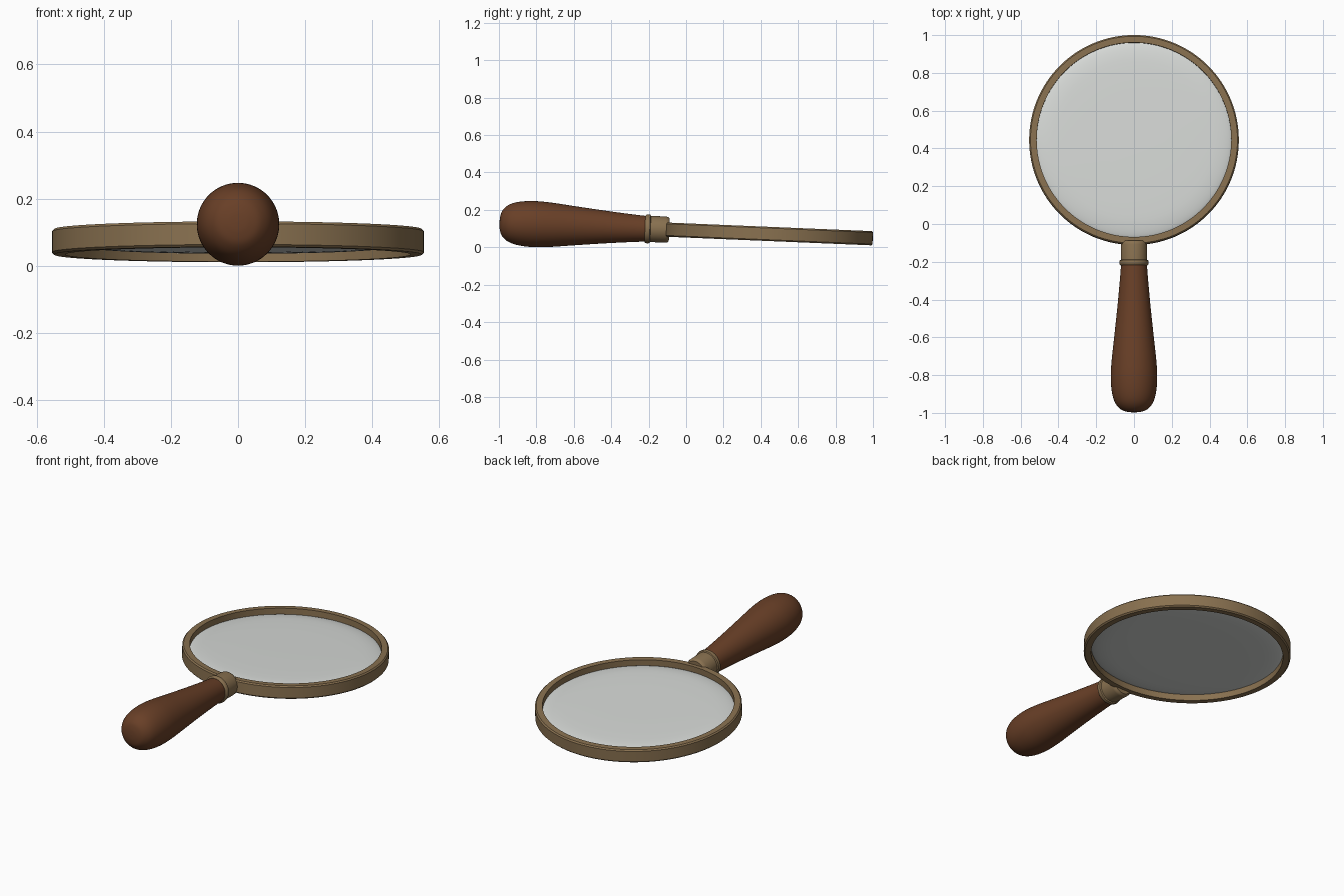
import bpy, bmesh, math
from mathutils import Matrix, Vector

cube = bpy.data.objects.get("Cube")
if cube:
    bpy.data.objects.remove(cube)


def material(name, rgb, rough):
    m = bpy.data.materials.new(name)
    m.use_nodes = True
    m.diffuse_color = (*rgb, 1)
    bsdf = m.node_tree.nodes["Principled BSDF"]
    bsdf.inputs["Base Color"].default_value = (*rgb, 1)
    bsdf.inputs["Roughness"].default_value = rough
    return m


wood = material("dark wood", (0.14, 0.05, 0.02), 0.5)
brass = material("aged brass", (0.25, 0.165, 0.08), 0.5)
glass = material("pale glass", (0.68, 0.7, 0.68), 0.3)

# The whole tool rests slightly nose-down
TILT = Matrix.Translation((0, 0, 0.09)) @ Matrix.Rotation(math.radians(-2.4), 4, 'X')
LENS_AXIS = TILT @ Matrix.Translation((0, 0.445, 0))
# Turns the lathe's z axis to point along -y
HANDLE_AXIS = TILT @ Matrix.Rotation(math.pi / 2, 4, 'X')


def lathe(name, profile, mat, frame, steps=96, closed=False):
    """Spin (radius, height) points around z, then place with frame."""
    bm = bmesh.new()
    verts = [bm.verts.new((r, 0, h)) for r, h in profile]
    edges = [bm.edges.new(p) for p in zip(verts, verts[1:])]
    if closed:
        edges.append(bm.edges.new((verts[-1], verts[0])))
    bmesh.ops.spin(bm, geom=verts + edges, cent=(0, 0, 0), axis=(0, 0, 1),
                   angle=math.tau, steps=steps)
    bmesh.ops.remove_doubles(bm, verts=bm.verts, dist=1e-5)
    bmesh.ops.recalc_face_normals(bm, faces=bm.faces)
    bm.transform(frame)
    mesh = bpy.data.meshes.new(name)
    bm.to_mesh(mesh)
    bm.free()
    mesh.materials.append(mat)
    ob = bpy.data.objects.new(name, mesh)
    bpy.context.collection.objects.link(ob)
    bpy.ops.object.select_all(action='DESELECT')
    ob.select_set(True)
    bpy.context.view_layer.objects.active = ob
    bpy.ops.object.shade_smooth_by_angle(angle=math.radians(40))
    return ob


def smooth_profile(points, per=6):
    """Catmull-Rom curve through the points."""
    p = [Vector(q) for q in points]
    p = [p[0]] + p + [p[-1]]
    out = []
    for a, b, c, d in zip(p, p[1:], p[2:], p[3:]):
        for i in range(per):
            t = i / per
            out.append(0.5 * (2 * b + (c - a) * t + (2 * a - 5 * b + 4 * c - d) * t ** 2
                              + (3 * b - a - 3 * c + d) * t ** 3))
    return [(max(q.x, 0), q.y) for q in out] + [tuple(points[-1])]


# Rim: a hoop with softened outer edges
outer, inner, half, soft = 0.555, 0.515, 0.038, 0.007
lathe("rim", [(inner, -half), (outer - soft, -half), (outer, -half + soft),
              (outer, half - soft), (outer - soft, half), (inner, half)],
      brass, LENS_AXIS, steps=128, closed=True)

# Lens: nearly flat with edges that roll off on both sides
top = [(0, 0.022), (0.25, 0.0215), (0.4, 0.019), (0.46, 0.015), (0.5, 0.008), (0.518, 0)]
lathe("lens", smooth_profile(top + [(r, -h) for r, h in top[-2::-1]], 3),
      glass, LENS_AXIS, steps=128)

# Collar: a sleeve with a raised bead where it meets the handle
lathe("collar", [(0, 0.09), (0.06, 0.09), (0.068, 0.098), (0.07, 0.11), (0.07, 0.19),
                 (0.076, 0.194), (0.078, 0.204), (0.076, 0.214), (0.07, 0.22), (0, 0.22)],
      brass, HANDLE_AXIS, steps=64)

# Handle: a turned grip swelling toward a round end
lathe("handle", smooth_profile([(0.068, 0.21), (0.075, 0.3), (0.088, 0.44), (0.105, 0.6),
                                (0.118, 0.72), (0.123, 0.81), (0.117, 0.89), (0.1, 0.947),
                                (0.07, 0.982), (0.035, 0.995), (0, 0.998)]),
      wood, HANDLE_AXIS, steps=64)
